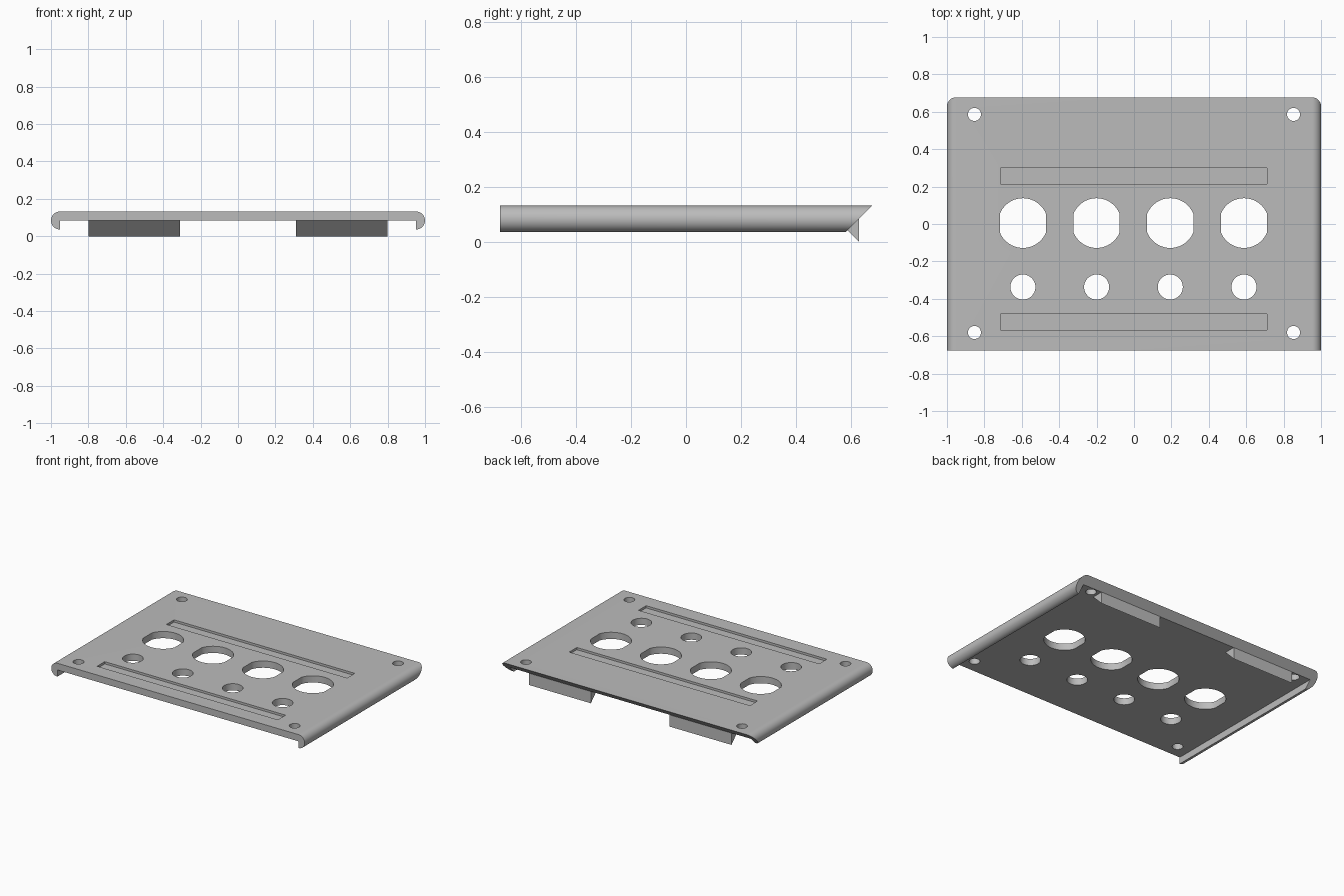
import bpy, bmesh, math

if "Cube" in bpy.data.objects:
    bpy.data.objects.remove(bpy.data.objects["Cube"])

TOP, R, HALF_Y = 0.132, 0.048, 0.677
UNDER = TOP - R

grey = bpy.data.materials.new("plain grey")
grey.use_nodes = True
grey.diffuse_color = (0.5, 0.5, 0.5, 1)
grey.node_tree.nodes["Principled BSDF"].inputs["Base Color"].default_value = (0.5, 0.5, 0.5, 1)


def prism(name, points, offset):
    """Extrude a closed 3D outline by an offset."""
    bm = bmesh.new()
    face = bm.faces.new([bm.verts.new(p) for p in points])
    ext = bmesh.ops.extrude_face_region(bm, geom=[face], use_keep_orig=True)["geom"]
    verts = [g for g in ext if isinstance(g, bmesh.types.BMVert)]
    bmesh.ops.translate(bm, verts=verts, vec=offset)
    bmesh.ops.recalc_face_normals(bm, faces=bm.faces)
    mesh = bpy.data.meshes.new(name)
    bm.to_mesh(mesh)
    bm.free()
    obj = bpy.data.objects.new(name, mesh)
    bpy.context.collection.objects.link(obj)
    mesh.materials.append(grey)
    return obj


def cut(target, points, depth):
    """Cut an outline down from above the top face to the given depth."""
    start = TOP + 0.05
    cutter = prism("cutter", [(x, y, start) for x, y in points], (0, 0, -0.05 - depth))
    cutter.hide_render = True
    mod = target.modifiers.new("cut", "BOOLEAN")
    mod.operation, mod.solver, mod.object = "DIFFERENCE", "EXACT", cutter
    bpy.context.view_layer.objects.active = target
    bpy.ops.object.modifier_apply(modifier=mod.name)
    bpy.data.objects.remove(cutter)


def circle(cx, cy, r, flat=1.0, n=40):
    """Round outline, with its left and right sides trimmed flat."""
    if flat < 1:
        a = math.acos(flat)
        angles = [s + a + (math.pi - 2 * a) * i / (n // 2)
                  for s in (0, math.pi) for i in range(n // 2 + 1)]
    else:
        angles = [2 * math.pi * i / n for i in range(n)]
    return [(cx + r * math.cos(t), cy + r * math.sin(t)) for t in angles]


# Panel with rolled side lips
arc = [(1 - R + R * math.cos(t), UNDER + R * math.sin(t))
       for t in (math.pi * (0.5 - i / 20) for i in range(21))]
right = arc + [(1 - R, UNDER)]
profile = right + [(-x, z) for x, z in reversed(right)]
panel = prism("panel", [(x, -HALF_Y, z) for x, z in profile], (0, 2 * HALF_Y, 0))

# Mitred back end
for v in panel.data.vertices:
    if v.co.y > 0:
        v.co.y -= TOP - v.co.z

# Dial and switch holes
for i in range(4):
    x = -0.594 + 0.394 * i
    cut(panel, circle(x, 0.005, 0.133, 0.93), 0.2)
    cut(panel, circle(x, -0.337, 0.067), 0.2)

# Corner screw holes
for x in (-0.853, 0.853):
    for y in (-0.58, 0.586):
        cut(panel, circle(x, y, 0.035, n=32), 0.2)

# Shallow label recesses
for y in (0.214, -0.567):
    cut(panel, [(-0.715, y), (0.712, y), (0.712, y + 0.086), (-0.715, y + 0.086)], 0.016)

# Wedge tabs beneath the back edge
parts = [panel]
for name, x in (("left_tab", 0.31), ("right_tab", -0.80)):
    outline = [(x, 0.63, 0), (x, 0.63, UNDER), (x, 0.63 - UNDER, UNDER)]
    parts.append(prism(name, outline, (0.49, 0, 0)))

# Smooth rolled edges and hole walls, sharp corners elsewhere
bpy.context.view_layer.update()
bpy.ops.object.select_all(action="DESELECT")
for part in parts:
    part.select_set(True)
bpy.context.view_layer.objects.active = panel
bpy.ops.object.shade_smooth_by_angle(angle=math.radians(25))
